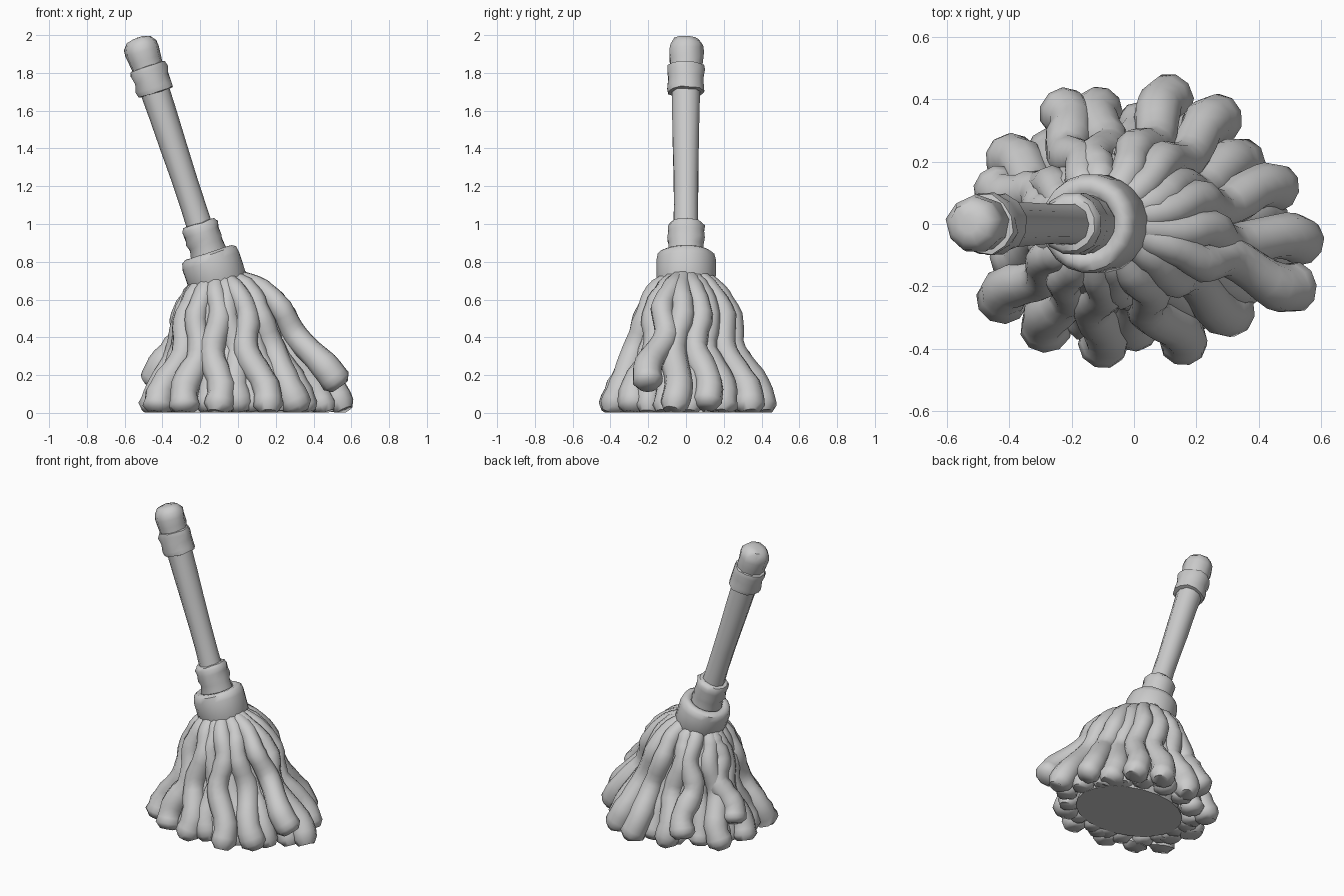
import bpy, bmesh, math, random
from mathutils import Vector, Matrix

random.seed(4)
if "Cube" in bpy.data.objects:
    bpy.data.objects.remove(bpy.data.objects["Cube"])

grey = bpy.data.materials.new("clay grey")
grey.use_nodes = True
COLOR = (0.6, 0.6, 0.6, 1)
grey.diffuse_color = COLOR
grey.node_tree.nodes["Principled BSDF"].inputs["Base Color"].default_value = COLOR


def skin(name, rings, angle=45):
    """Join rings of points into a closed skinned object."""
    bm = bmesh.new()
    loops = [[bm.verts.new(p) for p in ring] for ring in rings]
    n = len(loops[0])
    for a, b in zip(loops, loops[1:]):
        for i in range(n):
            j = (i + 1) % n
            bm.faces.new((a[i], a[j], b[j], b[i]))
    bm.faces.new(loops[0])
    bm.faces.new(loops[-1])
    bmesh.ops.recalc_face_normals(bm, faces=bm.faces)
    mesh = bpy.data.meshes.new(name)
    bm.to_mesh(mesh)
    bm.free()
    obj = bpy.data.objects.new(name, mesh)
    bpy.context.collection.objects.link(obj)
    mesh.materials.append(grey)
    bpy.ops.object.select_all(action='DESELECT')
    obj.select_set(True)
    bpy.context.view_layer.objects.active = obj
    bpy.ops.object.shade_smooth_by_angle(angle=math.radians(angle))


# Tilted axis shared by the handle parts
AXIS = Vector((-0.312, 0, 0.95)).normalized()
TILT = Matrix.Translation((-0.13, 0, 0.765)) @ AXIS.to_track_quat('Z', 'Y').to_matrix().to_4x4()


def turned(name, profile, sides, rough, angle=45):
    """Lathe (radius, distance) pairs round the axis, with hand-made dents."""
    rings = []
    for r, s in profile:
        ring = []
        for i in range(sides):
            a = math.tau * (i + 0.5) / sides
            k = r * (1 + random.uniform(-rough, rough))
            ring.append(TILT @ Vector((k * math.cos(a), k * math.sin(a),
                                       s + random.uniform(-rough, rough) * 0.08)))
        rings.append(ring)
    skin(name, rings, angle)


turned("head_cap", [(0.1, -0.1), (0.147, -0.098), (0.158, -0.075), (0.159, 0.04),
                    (0.15, 0.075), (0.13, 0.088), (0.105, 0.085), (0.09, 0.07)], 20, 0.012)
turned("lower_ferrule", [(0.095, 0.05), (0.098, 0.09), (0.094, 0.13), (0.1, 0.16), (0.096, 0.2),
                         (0.101, 0.23), (0.088, 0.25), (0.06, 0.252)], 12, 0.04, 50)
turned("handle", [(0.07, 0.2), (0.066, 0.35), (0.068, 0.5), (0.072, 0.68),
                  (0.075, 0.85), (0.078, 1.02)], 10, 0.03, 50)
turned("upper_ferrule", [(0.07, 0.978), (0.096, 0.982), (0.102, 1.01), (0.095, 1.055),
                         (0.104, 1.1), (0.097, 1.125), (0.07, 1.128)], 12, 0.05, 50)
turned("handle_knob", [(0.085, 1.11), (0.089, 1.16), (0.093, 1.21), (0.09, 1.245),
                       (0.066, 1.277), (0.03, 1.284)], 9, 0.04)

ROOT = Vector((-0.12, 0, 0.665))


def spline(points, steps):
    """Smooth Catmull-Rom path through the points."""
    pts = [points[0] * 2 - points[1]] + points + [points[-1] * 2 - points[-2]]
    path = []
    for a, b, c, d in zip(pts, pts[1:], pts[2:], pts[3:]):
        for k in range(steps):
            t = k / steps
            path.append(0.5 * (2 * b + (c - a) * t + (2 * a - 5 * b + 4 * c - d) * t * t
                               + (3 * b - a - 3 * c + d) * t ** 3))
    return path + [points[-1]]


def strand(name, tip, reach, girth, wiggle):
    """A thick soft strand from under the cap to a blunt tip on the floor."""
    tip = Vector(tip)
    flat = Vector((tip.x - ROOT.x, tip.y, 0))
    out = flat.normalized()
    side = Vector((-out.y, out.x, 0))
    root = ROOT + out * reach
    root.z += 0.28 * out.x * reach
    span = flat.length - reach
    lean = (0.5 - 0.5 * out.x) ** 1.6     # steeper on the side below the handle
    sway = random.choice((-1, 1)) * wiggle
    pts = [root + Vector((0, 0, 0.03))]
    for frac, drop, bend in ((0.27, 0.06, 0), (0.46, 0.25, 0.5), (0.58, 0.52, -0.6),
                             (0.86, 0.79, 0.6), (1, 1, 0)):
        p = root + out * span * frac * (1 - 0.55 * lean * (1 - frac)) + side * sway * bend
        p.z = root.z + (tip.z - root.z) * drop
        pts.append(p)
    path = spline(pts, 4)
    rings, n = [], 10
    last = len(path) - 1
    for k, p in enumerate(path):
        t = k / last
        tangent = (path[min(k + 1, last)] - path[max(k - 1, 0)]).normalized()
        up = tangent.cross(side).normalized()
        across = up.cross(tangent)
        r = girth * (0.046 + 0.031 * t) * random.uniform(0.93, 1.07)
        if k == last:
            r *= 0.6
        ring = []
        for i in range(n):
            a = math.tau * i / n
            q = p + (across * math.cos(a) + up * math.sin(a)) * r
            q.z = max(q.z, 0.002 + 0.0005 * math.sin(a))
            ring.append(q)
        rings.append(ring)
    skin(name, rings, 60)


# Outer strands, listed by tip position round the floor
TIPS = [(0.56, -0.07, 0.01), (0.54, -0.2, 0.14), (0.33, -0.28, 0), (0.16, -0.4, 0),
        (0.02, -0.34, 0), (-0.11, -0.4, 0), (-0.28, -0.35, 0), (-0.43, -0.26, 0),
        (-0.4, -0.1, 0), (-0.46, 0.03, 0), (-0.45, 0.13, 0.15), (-0.42, 0.21, 0),
        (-0.24, 0.37, 0.08), (-0.1, 0.38, 0), (0.13, 0.41, 0),
        (0.29, 0.34, 0), (0.36, 0.19, 0), (0.48, 0.11, 0.03)]
for i, tip in enumerate(TIPS):
    strand("strand_%d" % i, tip, 0.095, 1.05, 0.04)

# Inner strands that fill the gaps
for i, (a, b) in enumerate(zip(TIPS, TIPS[1:] + TIPS[:1])):
    mid = (Vector(a) + Vector(b)) / 2
    strand("inner_strand_%d" % i, (0.04 + (mid.x - 0.04) * 0.84, mid.y * 0.84, 0),
           0.08, 0.95, 0.015)

# Solid core with a flat underside
core = []
for z, mid, rx, ry in ((0.001, 0.04, 0.36, 0.27), (0.12, 0.03, 0.31, 0.25), (0.3, -0.02, 0.22, 0.2),
                       (0.5, -0.06, 0.17, 0.17), (0.62, -0.09, 0.12, 0.13), (0.7, -0.1, 0.08, 0.09)):
    core.append([Vector((mid + rx * math.cos(math.tau * i / 20),
                         ry * math.sin(math.tau * i / 20), z)) for i in range(20)])
skin("strand_core", core)
